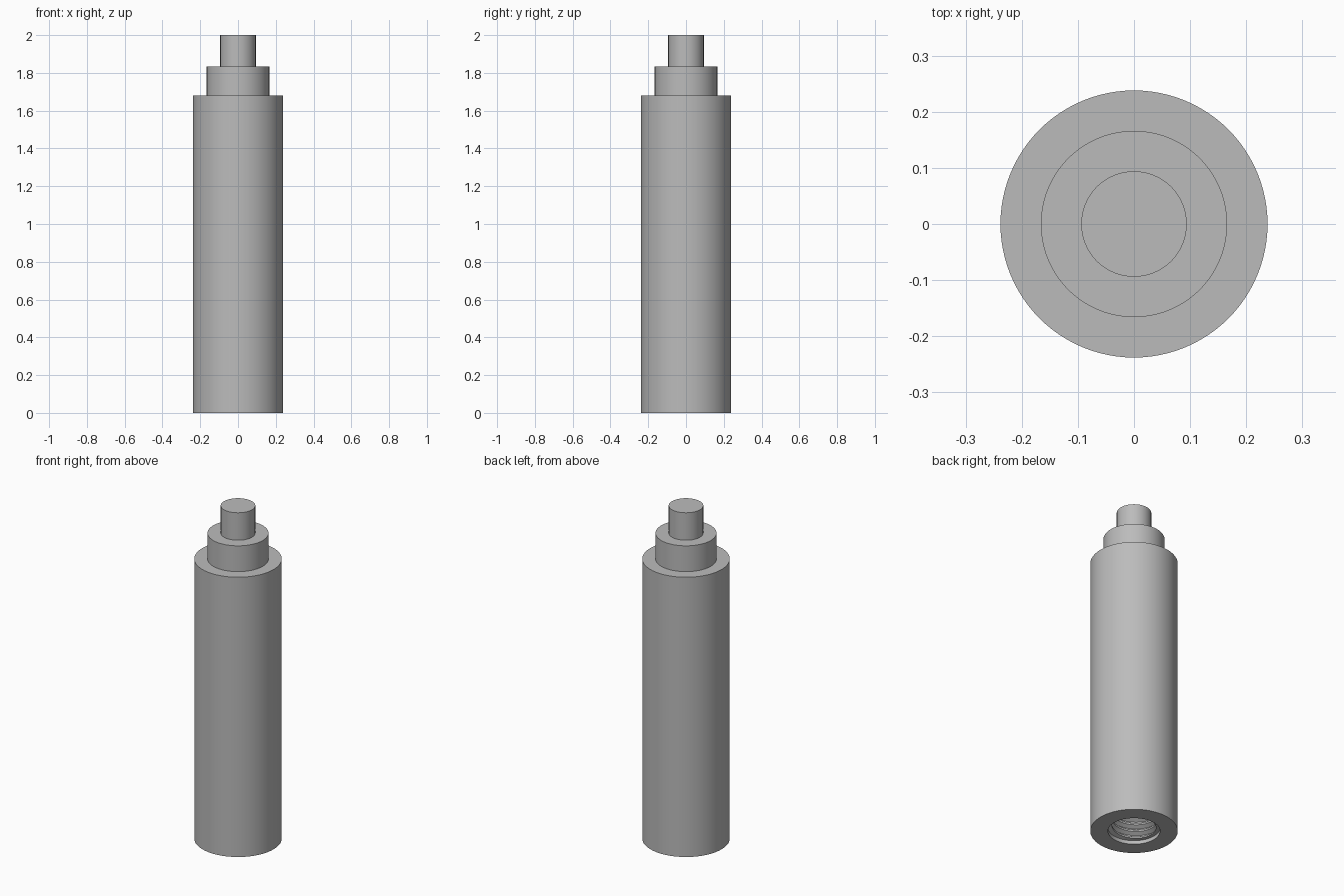
import bpy, bmesh, math

old = bpy.data.objects.get("Cube")
if old:
    bpy.data.objects.remove(old)

SEGMENTS = 96
BORE_R, MINOR_R = 0.142, 0.12
PITCH, START, DEPTH = 0.042, 0.022, 0.48

metal = bpy.data.materials.new("grey_metal")
metal.use_nodes = True
GREY = (0.5, 0.5, 0.5, 1)
metal.diffuse_color = GREY
metal.node_tree.nodes["Principled BSDF"].inputs["Base Color"].default_value = GREY


def finish(name, bm, merge=True):
    """Turn a bmesh into a smooth-shaded object with crisp edges."""
    if merge:
        bmesh.ops.remove_doubles(bm, verts=bm.verts, dist=1e-5)
    mesh = bpy.data.meshes.new(name)
    bm.to_mesh(mesh)
    bm.free()
    mesh.materials.append(metal)
    ob = bpy.data.objects.new(name, mesh)
    bpy.context.collection.objects.link(ob)
    bpy.ops.object.select_all(action='DESELECT')
    ob.select_set(True)
    bpy.context.view_layer.objects.active = ob
    bpy.ops.object.shade_smooth_by_angle(angle=math.radians(30))
    return ob


def lathe(name, profile):
    """Revolve (radius, height) points around z."""
    bm = bmesh.new()
    verts = [bm.verts.new((r, 0, z)) for r, z in profile]
    edges = [bm.edges.new(pair) for pair in zip(verts, verts[1:])]
    bmesh.ops.spin(bm, geom=verts + edges, cent=(0, 0, 0), axis=(0, 0, 1),
                   angle=math.tau, steps=SEGMENTS, use_merge=True)
    bmesh.ops.remove_doubles(bm, verts=bm.verts, dist=1e-5)
    bmesh.ops.recalc_face_normals(bm, faces=bm.faces)
    return finish(name, bm)


# Stepped shaft with a blind bore; the thread covers the bore wall
lathe("stepped_shaft", [
    (0, 2), (0.094, 2), (0.094, 1.835), (0.166, 1.835), (0.166, 1.68),
    (0.238, 1.68), (0.238, 0), (BORE_R, 0), (BORE_R, START),
    (BORE_R + 0.002, START), (BORE_R + 0.002, DEPTH), (0, DEPTH)])

# Helical internal thread: root flat, flank, crest flat, flank
steps = [(0, BORE_R), (0.12, BORE_R), (0.44, MINOR_R), (0.68, MINOR_R)]
turns = math.ceil(DEPTH / PITCH) + 1
bm = bmesh.new()
columns = []
for i in range(SEGMENTS + 1):
    a = math.tau * i / SEGMENTS
    column = []
    for turn in range(-1, turns):
        for offset, r in steps:
            z = START + (turn + offset + i / SEGMENTS) * PITCH
            z = min(max(z, START), DEPTH)
            column.append(bm.verts.new((r * math.cos(a), r * math.sin(a), z)))
    columns.append(column)
for left, right in zip(columns, columns[1:]):
    for k in range(len(left) - 1):
        bm.faces.new((left[k], left[k + 1], right[k + 1], right[k]))
bmesh.ops.dissolve_degenerate(bm, dist=1e-6, edges=bm.edges)
finish("internal_thread", bm)
